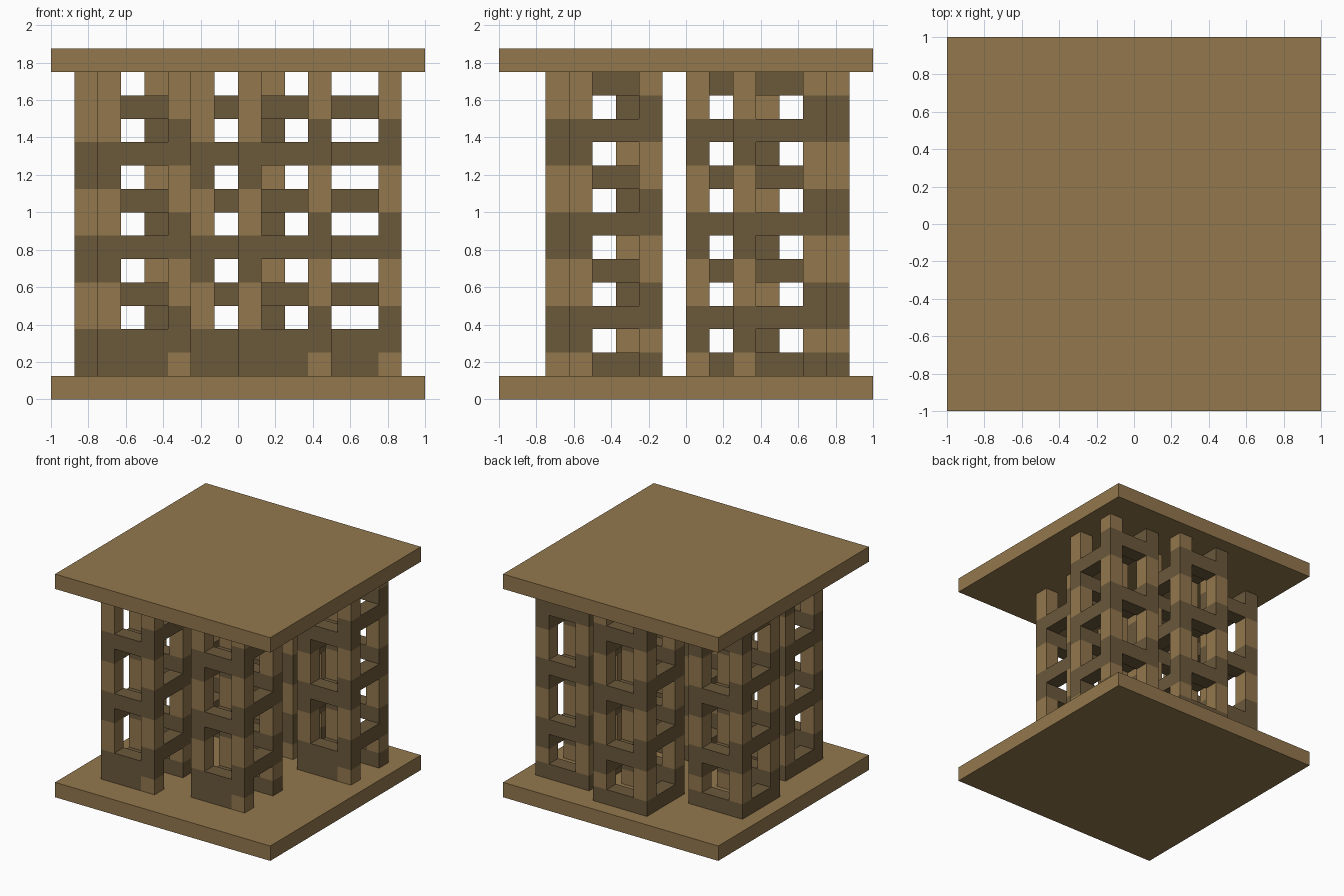
import bpy
import bmesh
from mathutils import Vector

cube = bpy.data.objects.get("Cube")
if cube:
    bpy.data.objects.remove(cube, do_unlink=True)

U = 0.125      # block unit
LEVELS = 13    # tower height in units
SIDE = 4       # tower width in units


def make_material(name, rgb):
    mat = bpy.data.materials.new(name)
    mat.use_nodes = True
    color = (*rgb, 1.0)
    mat.diffuse_color = color
    bsdf = next(n for n in mat.node_tree.nodes if n.type == "BSDF_PRINCIPLED")
    bsdf.inputs["Base Color"].default_value = color
    bsdf.inputs["Roughness"].default_value = 0.9
    return mat


light_wood = make_material("light wood", (0.29, 0.186, 0.075))
dark_wood = make_material("dark wood", (0.147, 0.098, 0.044))


def add_object(name, bm, materials):
    mesh = bpy.data.meshes.new(name)
    bm.to_mesh(mesh)
    bm.free()
    for mat in materials:
        mesh.materials.append(mat)
    obj = bpy.data.objects.new(name, mesh)
    bpy.context.collection.objects.link(obj)
    return obj


def plate(name, bottom):
    bm = bmesh.new()
    bmesh.ops.create_cube(bm, size=1)
    bmesh.ops.scale(bm, vec=(2, 2, U), verts=bm.verts)
    bmesh.ops.translate(bm, vec=(0, 0, bottom + U / 2), verts=bm.verts)
    add_object(name, bm, [light_wood])


# Cells of one side of the tower at a level
def side_cells(side, k):
    last = SIDE - 1
    return [{"left": (0, t, k), "front": (t, 0, k),
             "right": (last, t, k), "back": (t, last, k)}[side]
            for t in range(SIDE)]


# Tower layout: light corner posts with dark bars winding upward
def tower_cells():
    last = SIDE - 1
    cells = {(i, j, k): 0 for i in (0, last) for j in (0, last)
             for k in range(LEVELS)}
    order = ("left", "front", "right", "back")
    for k in range(LEVELS):
        for cell in side_cells(order[k % 4], k):
            cells[cell] = 1
    for side in ("front", "back"):          # solid footing
        for cell in side_cells(side, 0):
            cells[cell] = 1
    cells[(last, 0, 0)] = 0                 # front post foot stays light
    cells[(0, 0, LEVELS - 1)] = 0           # and its neighbour's head
    return cells


def tower(name, x, y, cells):
    bm = bmesh.new()
    for cell, shade in cells.items():
        centre = Vector(cell) + Vector((0.5, 0.5, 0.5))
        for axis in range(3):
            for sign in (-1, 1):
                n = Vector((0, 0, 0))
                n[axis] = sign
                neighbour = tuple(int(c + d) for c, d in zip(cell, n))
                if neighbour in cells:
                    continue
                a = Vector((0, 0, 0))
                a[(axis + 1) % 3] = 0.5
                b = n.cross(a)
                mid = centre + n / 2
                face = bm.faces.new([bm.verts.new(mid + p) for p in
                                     (-a - b, a - b, a + b, b - a)])
                face.material_index = shade
    bmesh.ops.remove_doubles(bm, verts=bm.verts, dist=0.001)
    bmesh.ops.dissolve_limit(bm, angle_limit=0.01, verts=bm.verts,
                             edges=bm.edges, delimit={"MATERIAL"})
    bmesh.ops.scale(bm, vec=(U, U, U), verts=bm.verts)
    bmesh.ops.translate(bm, vec=(x, y, U), verts=bm.verts)
    add_object(name, bm, [light_wood, dark_wood])


plate("bottom_plate", 0)
plate("top_plate", U * (LEVELS + 1))

# Five towers, placed by their front corner of least x
layout = tower_cells()
for name, x, y in (("tower_front_right", -0.75, -0.75),
                   ("tower_front_left", 0, -0.625),
                   ("tower_back_left", 0.375, 0.25),
                   ("tower_back_right", -0.875, 0),
                   ("tower_back_middle", -0.25, 0.375)):
    tower(name, x, y, layout)
